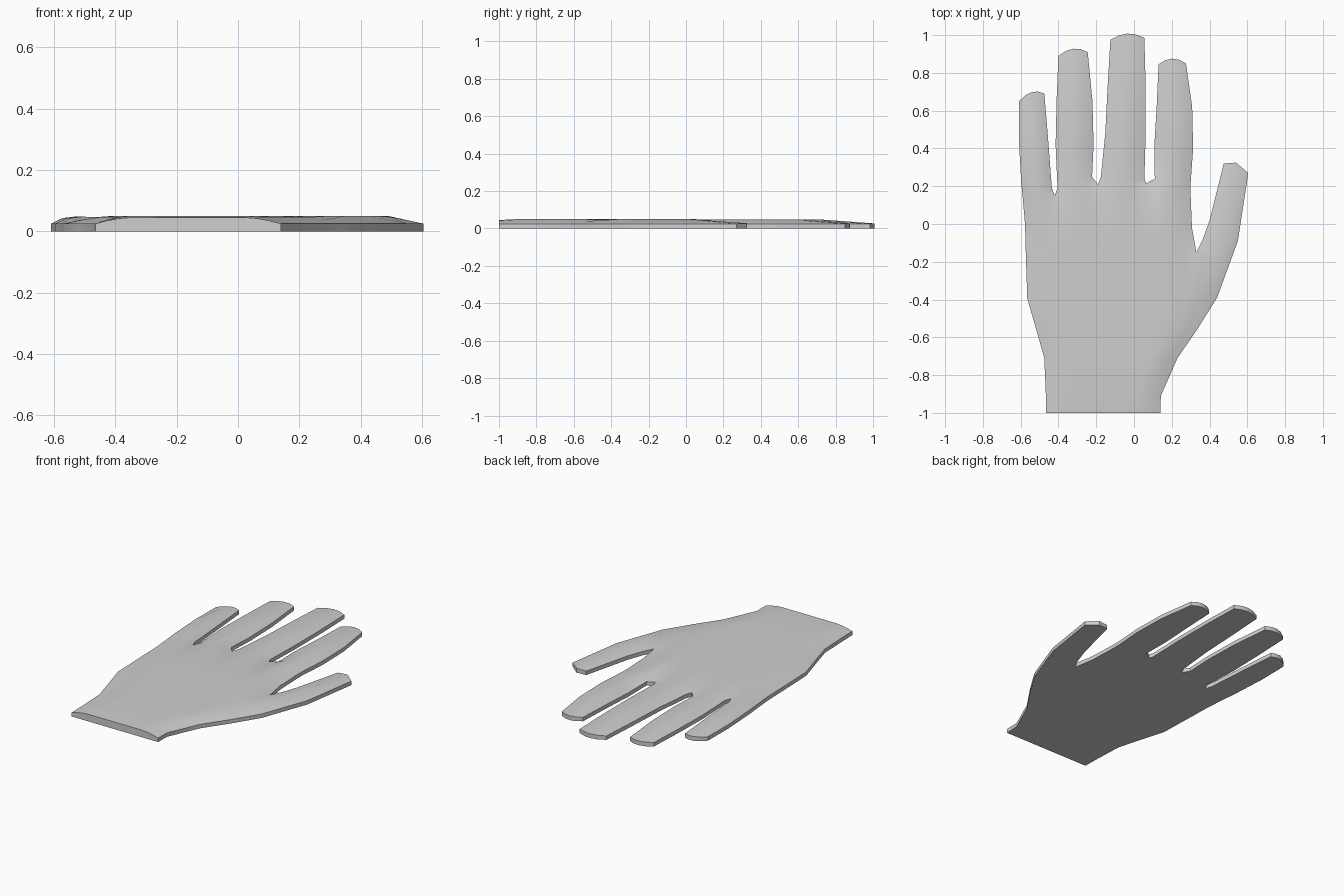
import bpy
import bmesh

if "Cube" in bpy.data.objects:
    bpy.data.objects.remove(bpy.data.objects["Cube"])

RIM, CROWN = 0.025, 0.05
SOFT = (0, 0.5, 0.85)          # how the surface rises away from an outer edge

skin = bpy.data.materials.new("light grey")
skin.use_nodes = True
grey = (0.62, 0.62, 0.62, 1)
skin.diffuse_color = grey
skin.node_tree.nodes["Principled BSDF"].inputs["Base Color"].default_value = grey

bm = bmesh.new()


def mix(a, b, t):
    return a + (b - a) * t


def skin_rows(rows):
    """Join successive rows of points with quads."""
    grid = [[bm.verts.new(p) for p in row] for row in rows]
    for low, high in zip(grid, grid[1:]):
        for i in range(len(low) - 1):
            bm.faces.new((low[i], low[i + 1], high[i + 1], high[i]))


def finger_row(left, right, crown, bump=0.0):
    """Five points across a finger, domed to the crown height."""
    row = []
    for i in range(5):
        t = i / 4
        dome = (0, 0.8, 1, 0.8, 0)[i]
        row.append((mix(left[0], right[0], t),
                    mix(left[1], right[1], t) + bump * 4 * t * (1 - t),
                    mix(RIM, crown, dome)))
    return row


# Fingers: pairs of left and right outline points from the root to the tip
fingers = [
    [((-0.59, 0.15), (-0.42, 0.15)), ((-0.597, 0.22), (-0.435, 0.19)),
     ((-0.61, 0.45), (-0.457, 0.48)), ((-0.608, 0.65), (-0.475, 0.69))],
    [((-0.42, 0.15), (-0.19, 0.21)), ((-0.405, 0.19), (-0.222, 0.25)),
     ((-0.415, 0.42), (-0.214, 0.42)), ((-0.41, 0.65), (-0.22, 0.65)),
     ((-0.4, 0.89), (-0.245, 0.91))],
    [((-0.19, 0.21), (0.065, 0.215)), ((-0.175, 0.25), (0.055, 0.24)),
     ((-0.152, 0.48), (0.062, 0.48)), ((-0.14, 0.72), (0.062, 0.72)),
     ((-0.125, 0.975), (0.055, 0.985))],
    [((0.065, 0.215), (0.3, 0.15)), ((0.11, 0.24), (0.3, 0.22)),
     ((0.108, 0.42), (0.313, 0.4)), ((0.12, 0.62), (0.308, 0.62)),
     ((0.13, 0.845), (0.275, 0.85))],
]
knuckles = []
for pairs in fingers:
    rows = []
    for k, (left, right) in enumerate(pairs):
        tip = k == len(pairs) - 1
        rows.append(finger_row(left, right, RIM + 0.002 if tip else CROWN - 0.002,
                               0.028 if tip else 0))
    skin_rows(rows)
    knuckles += rows[0] if not knuckles else rows[0][1:]

# Palm: rows across from the wrist to the knuckles, sharing the finger roots
palm_sides = [
    ((-0.465, -1), (0.14, -1), 0.045), ((-0.467, -0.9), (0.142, -0.91), CROWN),
    ((-0.475, -0.71), (0.23, -0.71), CROWN), ((-0.52, -0.55), (0.34, -0.55), CROWN),
    ((-0.565, -0.395), (0.35, -0.36), CROWN), ((-0.573, -0.15), (0.33, -0.15), CROWN),
    ((-0.577, 0), (0.307, -0.02), CROWN),
]
palm = []
for k, (left, right, crown) in enumerate(palm_sides):
    row = []
    for i in range(17):
        t = i / 16
        inset = i if k == 4 else min(i, 16 - i)     # thumb root stays raised
        rise = SOFT[inset] if inset < 3 else 1
        row.append((mix(left[0], right[0], t), mix(left[1], right[1], t),
                    mix(RIM, crown, rise)))
    palm.append(row)
skin_rows(palm + [knuckles])

# Thumb: inner edge, raised ridge and outer edge
thumb = [
    ((0.33, -0.15), (0.35, -0.36), (0.34, -0.55)),
    ((0.365, -0.08), (0.43, -0.2), (0.44, -0.39)),
    ((0.4, 0.02), (0.49, 0.02), (0.55, -0.09)),
    ((0.475, 0.32), (0.54, 0.325), (0.605, 0.27)),
]
heights = (CROWN, CROWN, CROWN, RIM + 0.003)
skin_rows([[(*a, RIM), (*b, h), (*c, RIM)] for (a, b, c), h in zip(thumb, heights)])

# Side walls and flat underside
bmesh.ops.remove_doubles(bm, verts=bm.verts, dist=0.0005)
rim = [e for e in bm.edges if e.is_boundary]
wall = bmesh.ops.extrude_edge_only(bm, edges=rim)["geom"]
for v in wall:
    if isinstance(v, bmesh.types.BMVert):
        v.co.z = 0
base = [e for e in wall if isinstance(e, bmesh.types.BMEdge) and e.is_boundary]
bmesh.ops.contextual_create(bm, geom=base)
bmesh.ops.recalc_face_normals(bm, faces=bm.faces)

mesh = bpy.data.meshes.new("hand")
bm.to_mesh(mesh)
bm.free()
mesh.materials.append(skin)
hand = bpy.data.objects.new("hand", mesh)
bpy.context.collection.objects.link(hand)
bpy.context.view_layer.objects.active = hand
hand.select_set(True)
bpy.ops.object.shade_smooth_by_angle(angle=0.5)
